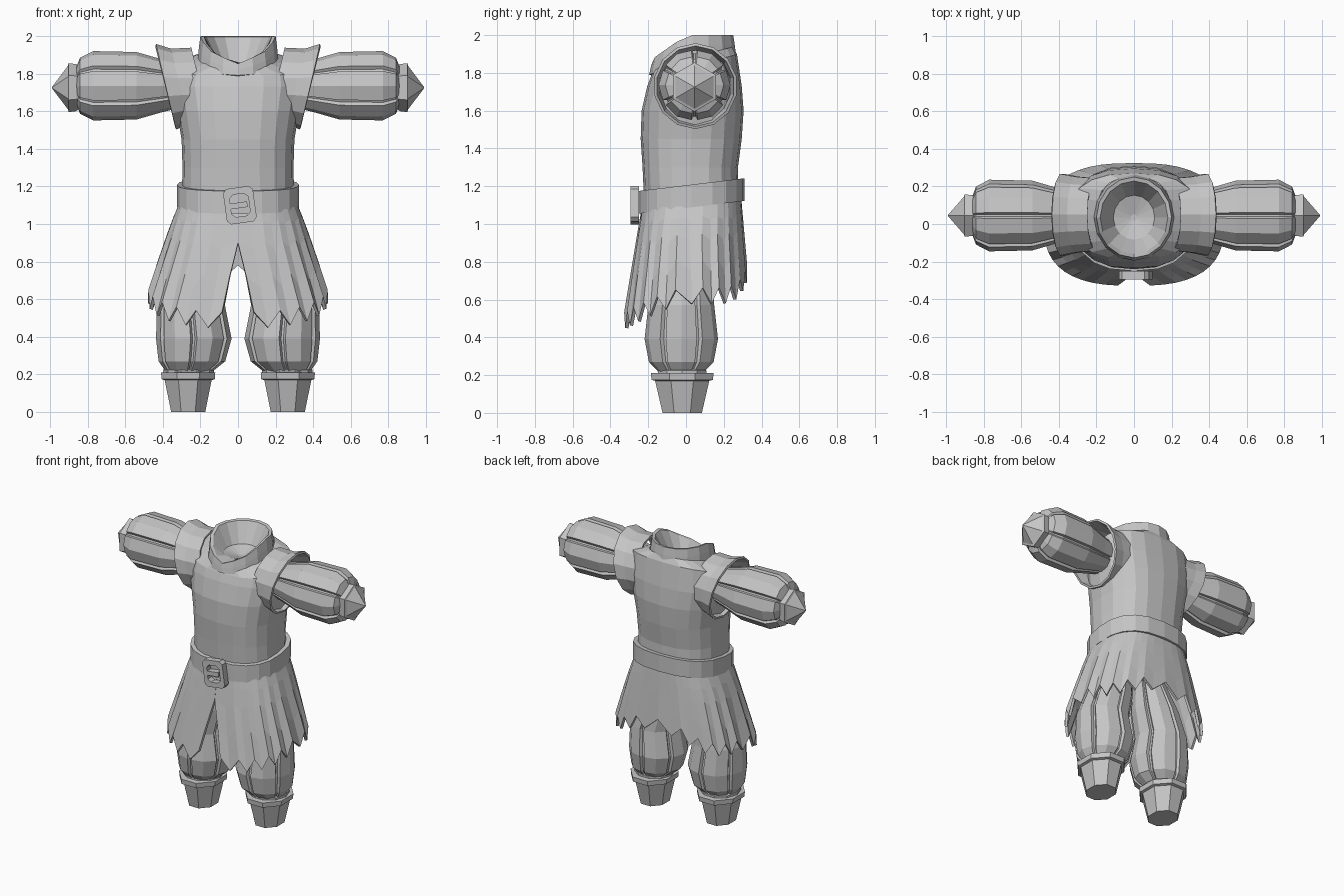
import bpy, bmesh, math
from math import sin, cos, pi, radians
from mathutils import Matrix, Vector

old = bpy.data.objects.get("Cube")
if old:
    bpy.data.objects.remove(old, do_unlink=True)

cloth = bpy.data.materials.new("plain_grey")
cloth.use_nodes = True
GREY = (0.56, 0.56, 0.56, 1)
cloth.diffuse_color = GREY
cloth.node_tree.nodes["Principled BSDF"].inputs["Base Color"].default_value = GREY


def loft(name, rings, closed=True, caps=(False, False), wrap=False, mirror=False, thick=0):
    """Skin a list of equal-length point rings into one flat-shaded object."""
    bm = bmesh.new()
    rows = [[bm.verts.new(p) for p in ring] for ring in rings]
    n = len(rows[0])
    pairs = list(zip(rows, rows[1:]))
    if wrap:
        pairs.append((rows[-1], rows[0]))
    for a, b in pairs:
        for i in range(n if closed else n - 1):
            j = (i + 1) % n
            bm.faces.new((a[i], a[j], b[j], b[i]))
    if caps[0]:
        bm.faces.new(rows[0])
    if caps[1]:
        bm.faces.new(rows[-1])
    bmesh.ops.recalc_face_normals(bm, faces=bm.faces)
    me = bpy.data.meshes.new(name)
    bm.to_mesh(me)
    bm.free()
    me.materials.append(cloth)
    ob = bpy.data.objects.new(name, me)
    bpy.context.collection.objects.link(ob)
    if thick:
        mod = ob.modifiers.new("thickness", 'SOLIDIFY')
        mod.thickness = thick
        mod.offset = 0
    if mirror:
        ob.modifiers.new("mirror", 'MIRROR').use_mirror_merge = False
    return ob


def power(v, e):
    return math.copysign(abs(v) ** e, v)


def body_point(a, hw, yf, yb, e=0.8):
    """Point on a squarish oval given half width, front y and back y."""
    return hw * power(cos(a), e), (yf + yb) / 2 + (yb - yf) / 2 * power(sin(a), e)


def body_ring(z, hw, yf, yb, tilt=0, n=20):
    pts = []
    for i in range(n):
        x, y = body_point(2 * pi * i / n, hw, yf, yb)
        pts.append((x, y, z + tilt * (y - 0.04)))
    return pts


def fluted(r):
    """Six puffed panels separated by narrow grooves, as flat (u, v) pairs."""
    pts = []
    for k in range(6):
        for off, s in ((-28, 0.9), (-25, 1), (0, 1.03), (25, 1), (28, 0.9)):
            a = radians(60 * k + off)
            pts.append((r * s * cos(a), r * s * sin(a)))
    return pts


def polygon(r, n, turn=0):
    return [(r * cos(2 * pi * i / n + turn), r * sin(2 * pi * i / n + turn)) for i in range(n)]


# Tunic body
loft("tunic_body", [body_ring(*p) for p in (
    (1.08, .30, -.22, .28), (1.3, .295, -.23, .275), (1.45, .30, -.24, .295),
    (1.6, .325, -.235, .305), (1.73, .35, -.205, .295),
    (1.84, .345, -.185, .27, .25), (1.885, .2, -.16, .25, .25))], caps=(True, False))

# Flared armhole shoulders
shoulders = []
for x, ry, rz in ((.2, .19, .2), (.31, .2, .195), (.385, .215, .22)):
    shoulders.append([(x + .24 * rz * sin(a), .05 + ry * cos(a), 1.73 + rz * sin(a))
                      for a in (2 * pi * i / 14 + pi / 2 for i in range(14))])
loft("shoulders", shoulders, mirror=True, thick=.015)


# Standing collar with a sunken inside
def collar_ring(scale, height):
    pts = []
    for i in range(16):
        a = 2 * pi * i / 16 - pi / 2
        x, y = .2 * cos(a), .035 + .215 * sin(a)
        top = min(2.0, 1.88 + .7 * (y + .17)) - (.02 if i == 0 else 0)
        base = 1.79 + .1 * min(1, (y + .18) / .25)
        z = base + (top - base) * height
        pts.append((x * scale, .035 + (y - .035) * scale, z))
    return pts


bowl = [[(.2 * s * cos(a), .035 + .215 * s * sin(a), z)
         for a in (2 * pi * i / 16 - pi / 2 for i in range(16))]
        for s, z in ((.55, 1.86), (.08, 1.83))]
loft("collar", [collar_ring(.95, -.1), collar_ring(1.07, 0), collar_ring(1.04, .5),
                collar_ring(1, 1), collar_ring(.9, .96)] + bowl, caps=(False, True))

# Puffed sleeves, cuffs and pointed ends
SY, SZ = .045, 1.735
loft("sleeves", [[(x, SY + u, SZ + v) for v, u in
                  [(q, p) for p, q in fluted(r)]] for x, r in (
    (.28, .11), (.4, .14), (.54, .18), (.77, .185), (.84, .15), (.86, .1))],
    caps=(True, True), mirror=True)
loft("cuffs", [[(x, SY + u, 1.725 + v) for u, v in polygon(r, 6, pi / 6)] for x, r in (
    (.83, .1), (.86, .125), (.9, .13), (.905, .115), (.99, .002))],
    caps=(True, True), mirror=True)


# Tilted belt
def belt_ring(z, grow):
    pts = []
    for i in range(20):
        x, y = body_point(2 * pi * i / 20, .325 + grow, -.25 + grow * -1, .31 + grow)
        pts.append((x, y, z + .12 * y))
    return pts


loft("belt", [belt_ring(1.085, -.035), belt_ring(1.085, 0),
              belt_ring(1.205, 0), belt_ring(1.205, -.035)], wrap=True)

# Buckle frame with chamfered corners, and its prong
turn = Matrix.Rotation(radians(-8), 3, 'Y')
centre = Vector((.01, -.27, 1.1))


def frame(y, w, h):
    c = .02
    corners = [(w, h - c), (w - c, h), (c - w, h), (-w, h - c),
               (-w, c - h), (c - w, -h), (w - c, -h), (w, c - h)]
    return [centre + turn @ Vector((x, y, z)) for x, z in corners]


loft("buckle", [frame(.02, .08, .095), frame(-.025, .08, .095),
                frame(-.025, .05, .06), frame(.02, .05, .06)], wrap=True)
prong = [[centre + turn @ Vector((x, y, z)) for y, z in
          ((.02, -.015), (-.025, -.015), (-.025, .015), (.02, .015))] for x in (-.055, .04)]
loft("buckle_prong", prong, caps=(True, True))

# Split skirt with a ragged hem
COLS = 44
skirt = []
for u in (0, .18, .38, .68, 1):
    row = []
    for i in range(COLS + 1):
        gap = .1 * max(0, (u - .38) / .62)
        a = -pi / 2 + gap + (2 * pi - 2 * gap) * i / COLS
        f = sin(a)
        hem = .575 + (.13 * f if f < 0 else .12 * f ** 6) + (.085 if i % 2 == 0 else 0)
        x, y = body_point(a, .3 + .17 * u ** .9, -.22 - .1 * u, .285 + .03 * u, .75)
        row.append((x, y, 1.12 + (hem - 1.12) * u))
    skirt.append(row)
loft("skirt", skirt, closed=False, thick=.018)

# Puffed breeches
loft("breeches", [[(cx + u, -.025 + v, z) for u, v in fluted(r)] for z, r, cx in (
    (.95, .11, .15), (.75, .16, .2), (.57, .175, .25), (.39, .195, .235),
    (.27, .172, .245), (.215, .12, .26))], caps=(True, True), mirror=True)

# Ankle ties and tapered boots
loft("ankle_ties", [[(.262 + u, -.02 + v, z) for u, v in polygon(r, 10)] for z, r in (
    (.19, .11), (.2, .135), (.225, .135), (.235, .11))], caps=(True, True), mirror=True)
loft("boots", [[(.265 + u, -.02 + v * 1.15, z) for u, v in polygon(r, 8, pi / 8)] for z, r in (
    (0, .098), (.17, .135), (.175, .153), (.21, .156), (.212, .12))],
    caps=(True, True), mirror=True)
